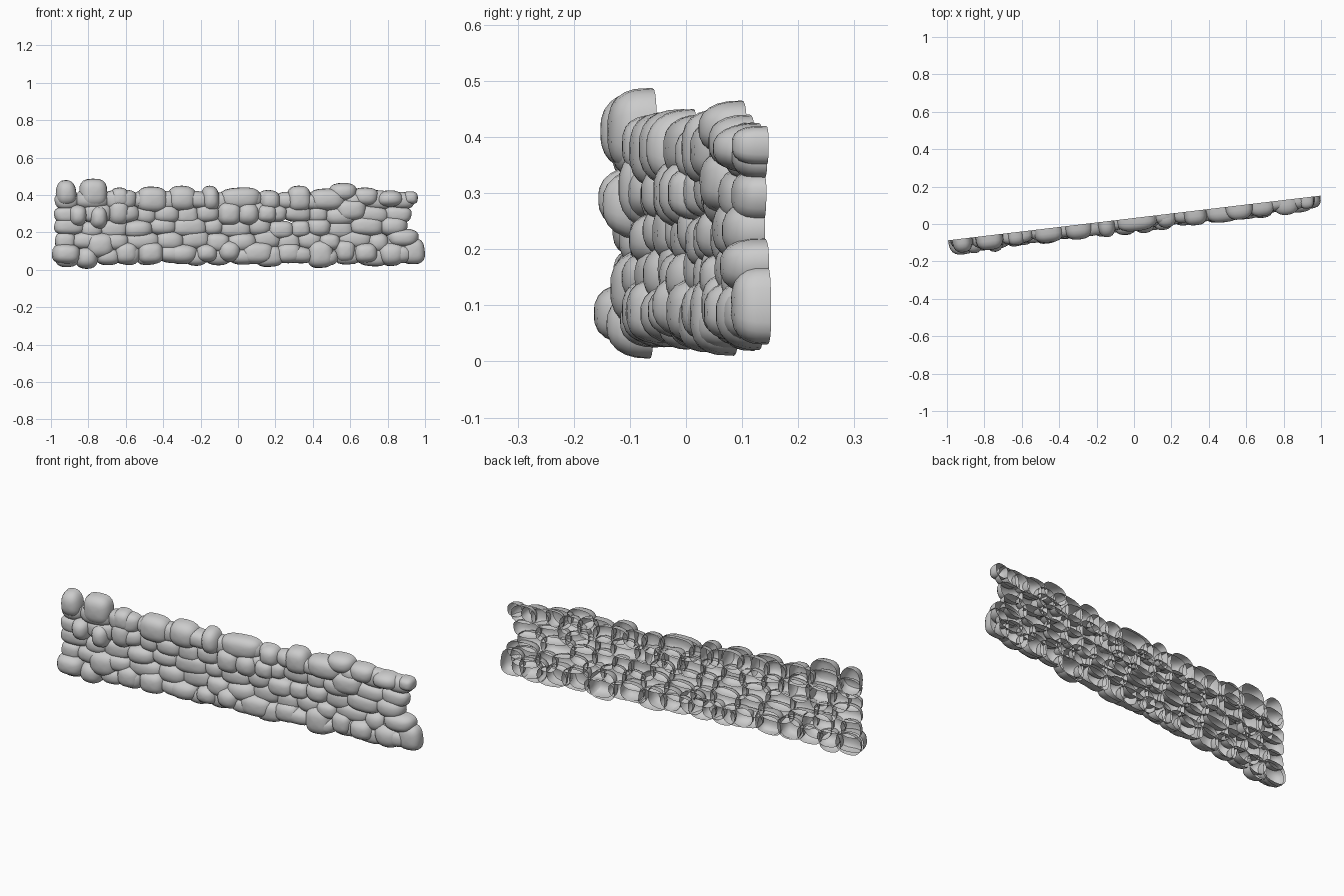
import bpy, bmesh, math, random
from mathutils import Matrix, Vector

if "Cube" in bpy.data.objects:
    bpy.data.objects.remove(bpy.data.objects["Cube"])

random.seed(7)
SLOPE, OFFSET = 0.12, 0.032          # plan line of the wall's open back
ANGLE = math.atan(SLOPE)


def add_stone(bm, x, z, w, h, depth, tilt=0.0):
    """Rounded open-backed shell standing on the slanted back plane."""
    tmp = bmesh.new()
    bmesh.ops.create_uvsphere(tmp, u_segments=20, v_segments=12, radius=1)
    bmesh.ops.delete(tmp, geom=[v for v in tmp.verts if v.co.z < -0.05], context='VERTS')
    power = random.uniform(0.68, 0.85)
    lean = random.uniform(-0.1, 0.1)
    place = (Matrix.Translation((x, OFFSET + SLOPE * x, z))
             @ Matrix.Rotation(ANGLE, 4, 'Z') @ Matrix.Rotation(tilt, 4, 'Y'))
    copies = {}
    for v in tmp.verts:
        a, b, c = [math.copysign(abs(t) ** power, t) for t in v.co]
        a *= 1 + lean * b
        copies[v] = bm.verts.new(place @ Vector((a * w / 2, -c * depth, b * h / 2)))
    for f in tmp.faces:
        # axes swap is a proper rotation apart from one flip, so reverse if needed
        face = bm.faces.new([copies[v] for v in f.verts])
        face.smooth = True
        if face.normal.length == 0:
            face.normal_update()
        centre = Vector((x, OFFSET + SLOPE * x, z))
        if face.normal.dot(face.calc_center_median() - centre) < 0:
            face.normal_flip()
    tmp.free()


def finish(bm, name):
    mesh = bpy.data.meshes.new(name)
    bm.to_mesh(mesh)
    bm.free()
    obj = bpy.data.objects.new(name, mesh)
    bpy.context.collection.objects.link(obj)


# Prominent stones: x, z, width, height
top_stones = [
    (-.92, .41, .11, .14), (-.775, .41, .15, .155), (-.635, .385, .10, .11),
    (-.46, .375, .17, .14), (-.30, .38, .16, .14), (-.15, .38, .10, .14),
    (.01, .38, .22, .12), (.17, .37, .11, .11), (.325, .38, .13, .14),
    (.475, .375, .20, .12), (.56, .415, .15, .10), (.68, .39, .14, .10),
    (.81, .38, .15, .09), (.92, .385, .08, .07)]
middle_stones = [
    (-.64, .31, .12, .15), (-.75, .28, .10, .13), (-.86, .29, .10, .12),
    (-.05, .30, .13, .13), (.05, .30, .13, .13), (.15, .30, .11, .10),
    (.60, .32, .17, .12), (-.74, .13, .16, .14), (.88, .17, .17, .10)]
base_stones = [
    (-.92, .085, .15, .11), (-.81, .065, .12, .12), (-.60, .09, .13, .12),
    (-.47, .09, .14, .12), (-.30, .085, .17, .11), (-.17, .09, .12, .10),
    (-.05, .10, .13, .12), (.10, .09, .18, .12), (.27, .09, .14, .11),
    (.44, .085, .14, .15), (.57, .10, .11, .12), (.68, .09, .13, .11),
    (.82, .085, .15, .13), (.935, .10, .125, .14)]

for name, stones, depth in (("top_course", top_stones, .078),
                            ("middle_course", middle_stones, .085),
                            ("base_course", base_stones, .08)):
    bm = bmesh.new()
    for x, z, w, h in stones:
        edge = 0.8 if x > 0.9 else 1.0
        add_stone(bm, x, z, w, h, depth * edge * random.uniform(.88, 1.1),
                  random.uniform(-.06, .06))
    finish(bm, name)

# Smaller recessed stones fill every course between them
bm = bmesh.new()
for z in (.075, .155, .225, .30, .375):
    x = -.97
    while x < .86:
        w = random.uniform(.09, .17)
        w = min(w, .93 - x)
        add_stone(bm, x + w / 2, z + random.uniform(-.012, .012), w * 1.2,
                  random.uniform(.09, .115), random.uniform(.05, .07),
                  random.uniform(-.08, .08))
        x += w
finish(bm, "filler_stones")
